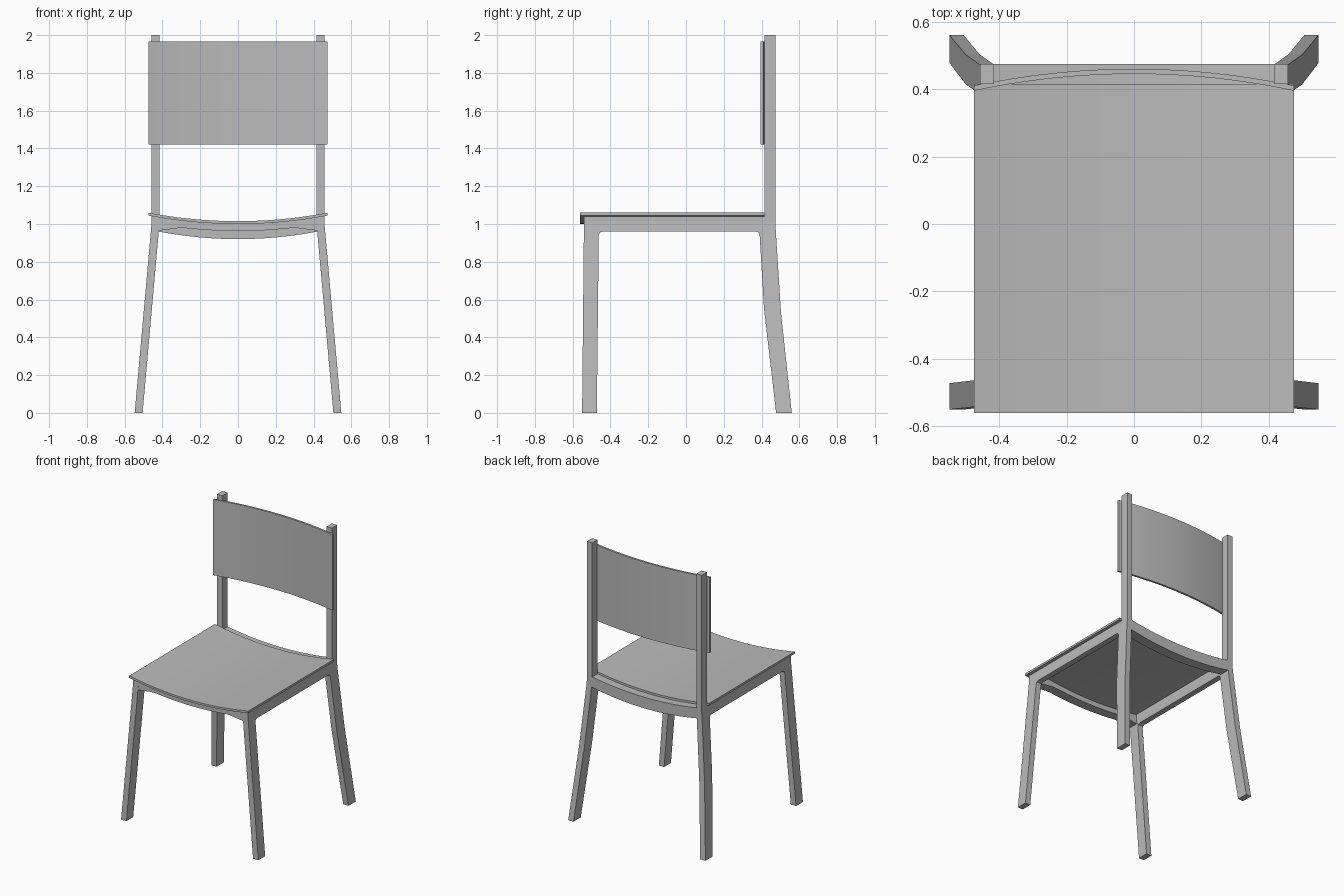
import bpy, bmesh, math
from mathutils import Vector

cube = bpy.data.objects.get("Cube")
if cube:
    bpy.data.objects.remove(cube, do_unlink=True)

# One plain grey for the whole chair
grey = bpy.data.materials.new("plain grey")
grey.use_nodes = True
colour = (0.5, 0.5, 0.5, 1)
grey.diffuse_color = colour
grey.node_tree.nodes["Principled BSDF"].inputs["Base Color"].default_value = colour


def finish(name, bm):
    bmesh.ops.recalc_face_normals(bm, faces=bm.faces)
    mesh = bpy.data.meshes.new(name)
    bm.to_mesh(mesh)
    bm.free()
    mesh.materials.append(grey)
    obj = bpy.data.objects.new(name, mesh)
    bpy.context.collection.objects.link(obj)
    return obj


def swept_panel(name, half_width, section, steps=24):
    """Sweep a four-cornered (y, z) section across x."""
    bm = bmesh.new()
    rings = []
    for i in range(steps + 1):
        x = half_width * (2 * i / steps - 1)
        rings.append([bm.verts.new((x, y, z)) for y, z in section(x)])
    for a, b in zip(rings, rings[1:]):
        for k in range(4):
            n = (k + 1) % 4
            bm.faces.new((a[k], a[n], b[n], b[k]))
    bm.faces.new(rings[0])
    bm.faces.new(rings[-1])
    obj = finish(name, bm)
    bpy.ops.object.select_all(action="DESELECT")
    obj.select_set(True)
    bpy.context.view_layer.objects.active = obj
    bpy.ops.object.shade_smooth_by_angle(angle=math.radians(30))
    return obj


def box_section(y0, y1, z0, z1):
    return [(y0, z0), (y1, z0), (y1, z1), (y0, z1)]


HALF = 0.475


def seat_under(x):
    return 1.0 + 0.045 * (x / HALF) ** 2


# Side frame: legs, rail and back post in one profile, splayed below the seat
profile = [
    (-0.55, 0), (-0.472, 0), (-0.462, 0.94), (-0.457, 0.955), (-0.44, 0.96),
    (0.37, 0.96), (0.385, 0.955), (0.39, 0.94), (0.413, 0.55), (0.477, 0),
    (0.56, 0), (0.503, 0.53), (0.475, 0.97), (0.475, 2), (0.415, 2),
    (0.415, 1.04), (-0.54, 1.04),
]
bm = bmesh.new()
inner = bm.faces.new([bm.verts.new((0.415, y, z)) for y, z in profile])
extruded = bmesh.ops.extrude_face_region(bm, geom=[inner], use_keep_orig=True)
bmesh.ops.translate(bm, vec=(0.042, 0, 0),
                    verts=[g for g in extruded["geom"] if isinstance(g, bmesh.types.BMVert)])
bend = 1.01
bmesh.ops.bisect_plane(bm, geom=bm.verts[:] + bm.edges[:] + bm.faces[:],
                       plane_co=Vector((0, 0, bend)), plane_no=Vector((0, 0, 1)))
for v in bm.verts:
    v.co.x += 0.09 * max(0, bend - v.co.z) / bend
frame = finish("side_frames", bm)
frame.modifiers.new("Mirror", "MIRROR").use_axis[0] = True

# Dished seat
swept_panel("seat", HALF,
            lambda x: box_section(-0.56, 0.415, seat_under(x), seat_under(x) + 0.015))


# Front apron, deeper where it meets the legs
def front_section(x):
    drop = 0.037 + 0.033 * max(0, (abs(x) - 0.3) / 0.12)
    return box_section(-0.54, -0.47, seat_under(x) - drop, seat_under(x))


swept_panel("front_apron", 0.42, front_section)

# Back apron
swept_panel("back_apron", 0.42,
            lambda x: box_section(0.4, 0.475, 0.92 + 0.04 * (x / 0.42) ** 2,
                                  seat_under(x)))


# Curved backrest
def back_section(x):
    y = 0.445 - 0.05 * (x / HALF) ** 2
    return box_section(y, y + 0.015, 1.42, 1.965)


swept_panel("backrest", HALF, back_section)
